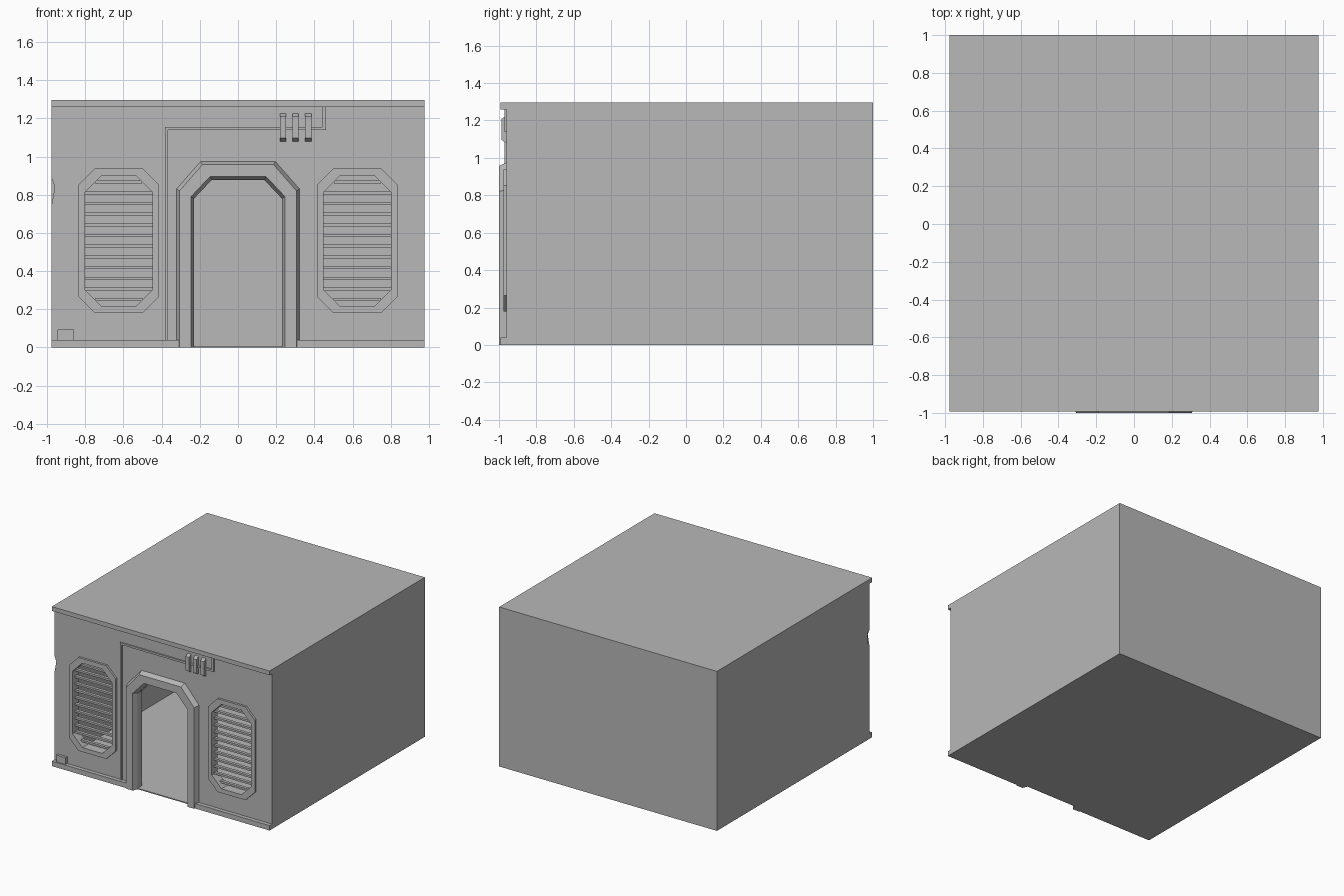
import bpy, bmesh

if "Cube" in bpy.data.objects:
    bpy.data.objects.remove(bpy.data.objects["Cube"], do_unlink=True)

W, H = 0.978, 1.295          # half width, height
WALL, INNER = -0.96, -0.90   # front wall faces
TRIM, SHEET = -0.992, 0.008

grey = bpy.data.materials.new("plain_grey")
grey.use_nodes = True
grey.diffuse_color = (0.48, 0.48, 0.48, 1)
grey.node_tree.nodes["Principled BSDF"].inputs["Base Color"].default_value = (0.48, 0.48, 0.48, 1)


def finish(name, bm):
    bmesh.ops.recalc_face_normals(bm, faces=bm.faces)
    mesh = bpy.data.meshes.new(name)
    bm.to_mesh(mesh)
    bm.free()
    mesh.materials.append(grey)
    obj = bpy.data.objects.new(name, mesh)
    bpy.context.collection.objects.link(obj)
    return obj


def box(name, x0, x1, y0, y1, z0, z1):
    bm = bmesh.new()
    bmesh.ops.create_cube(bm, size=1)
    for v in bm.verts:
        v.co = [lo if c < 0 else hi for c, lo, hi in zip(v.co, (x0, y0, z0), (x1, y1, z1))]
    return finish(name, bm)


def prism(name, outline, y0, y1):
    """Extrude an x-z outline along y."""
    bm = bmesh.new()
    face = bm.faces.new([bm.verts.new((x, y0, z)) for x, z in outline])
    new = bmesh.ops.extrude_face_region(bm, geom=[face])["geom"]
    for v in new:
        if isinstance(v, bmesh.types.BMVert):
            v.co.y = y1
    return finish(name, bm)


def loft(name, rings, closed):
    """Skin a list of (outline, y) rings; the last ring joins the first."""
    bm = bmesh.new()
    rows = [[bm.verts.new((x, y, z)) for x, z in outline] for outline, y in rings]
    n = len(rows[0])
    for a, b in zip(rows, rows[1:] + rows[:1]):
        for i in range(n if closed else n - 1):
            j = (i + 1) % n
            bm.faces.new((a[i], a[j], b[j], b[i]))
    if not closed:
        bm.faces.new([r[0] for r in rows])
        bm.faces.new([r[-1] for r in rows])
    return finish(name, bm)


def octagon(cx, hx, z0, z1, c):
    right = [(hx - c, z0), (hx, z0 + c), (hx, z1 - c), (hx - c, z1)]
    return [(cx + x, z) for x, z in right] + [(cx - x, z) for x, z in reversed(right)]


def arch(hx, shoulder, tx, top, base=0.0):
    right = [(hx, base), (hx, shoulder), (tx, top)]
    return right + [(-x, z) for x, z in reversed(right)]


# Thin hollow room
box("floor", -W, W, WALL, 1, 0, SHEET)
box("roof", -W, W, TRIM, 1, H - SHEET, H)
box("back_wall", -W, W, 1 - SHEET, 1, 0, H)
right_wall = box("right_wall", -W, SHEET - W, WALL, 1, 0, H)
box("left_wall", W - SHEET, W, WALL, 1, 0, H)
front_wall = box("front_wall", -W, W, WALL, INNER, 0, H)

# Openings and the chipped corner
WIN_X = 0.625
door_cut = prism("door_cutter", arch(0.23, 0.78, 0.138, 0.877, -0.1), -1.1, -0.8)
window_cuts = [prism("window_cutter", octagon(s * WIN_X, 0.177, 0.215, 0.9, 0.088), -1.1, -0.8)
               for s in (-1, 1)]
chip_cut = prism("chip_cutter", [(-1.1, 0.89), (-W, 0.89), (-0.96, 0.84), (-W, 0.74), (-1.1, 0.74)],
                 -1.1, -0.935)


def carve(obj, cutters):
    for cutter in cutters:
        cutter.hide_render = True
        mod = obj.modifiers.new("cut", "BOOLEAN")
        mod.operation, mod.solver, mod.object = "DIFFERENCE", "EXACT", cutter
    depsgraph = bpy.context.evaluated_depsgraph_get()
    mesh = bpy.data.meshes.new_from_object(obj.evaluated_get(depsgraph))
    obj.modifiers.clear()
    obj.data = mesh


carve(front_wall, [door_cut, chip_cut] + window_cuts)
carve(right_wall, [chip_cut])
for cutter in [door_cut, chip_cut] + window_cuts:
    bpy.data.objects.remove(cutter, do_unlink=True)

# Cornice and skirting
box("cornice", -W, W, TRIM, WALL, 1.26, H)
for side, s in (("right", -1), ("left", 1)):
    box(side + "_skirting", *sorted((s * 0.3, s * W)), TRIM, WALL, 0, 0.04)

# Bevelled door surround
loft("door_frame", [
    (arch(0.322, 0.83, 0.195, 0.975), WALL),
    (arch(0.306, 0.82, 0.187, 0.957), -1.0),
    (arch(0.246, 0.79, 0.146, 0.896), -1.0),
    (arch(0.23, 0.78, 0.138, 0.877), WALL)], False)

# Windows: octagonal surround with horizontal slats
for side, s in (("right", -1), ("left", 1)):
    cx = s * WIN_X
    outer = octagon(cx, 0.21, 0.18, 0.937, 0.085)
    inner = octagon(cx, 0.177, 0.215, 0.9, 0.088)
    loft(side + "_window_frame", [(outer, WALL), (outer, -0.977), (inner, -0.977), (inner, WALL)], True)
    for i in range(12):
        z = 0.25 + i * 0.056
        edge = min(z - 0.215, 0.9 - z)
        half = 0.177 - max(0, 0.088 - edge)
        box(f"{side}_window_slat_{i + 1}", cx - half, cx + half, -0.945, -0.92, z - 0.008, z + 0.008)

# Conduit across the front
PIPE = -0.971
box("conduit_riser", -0.382, -0.366, PIPE, WALL, 0.04, 1.155)
box("conduit_run", -0.366, 0.46, PIPE, WALL, 1.139, 1.155)
box("conduit_drop", 0.444, 0.46, PIPE, WALL, 1.155, 1.26)

# Three canisters on the conduit, sloped at the ends
for i in range(3):
    can = box(f"canister_{i + 1}", 0.22 + i * 0.066, 0.252 + i * 0.066, -0.987, WALL, 1.08, 1.225)
    for v in can.data.vertices:
        if v.co.y < -0.97:
            v.co.z += 0.016 if v.co.z < 1.15 else -0.016

# Small utility box by the corner
box("utility_box", -0.945, -0.86, -0.982, WALL, 0.04, 0.095)
